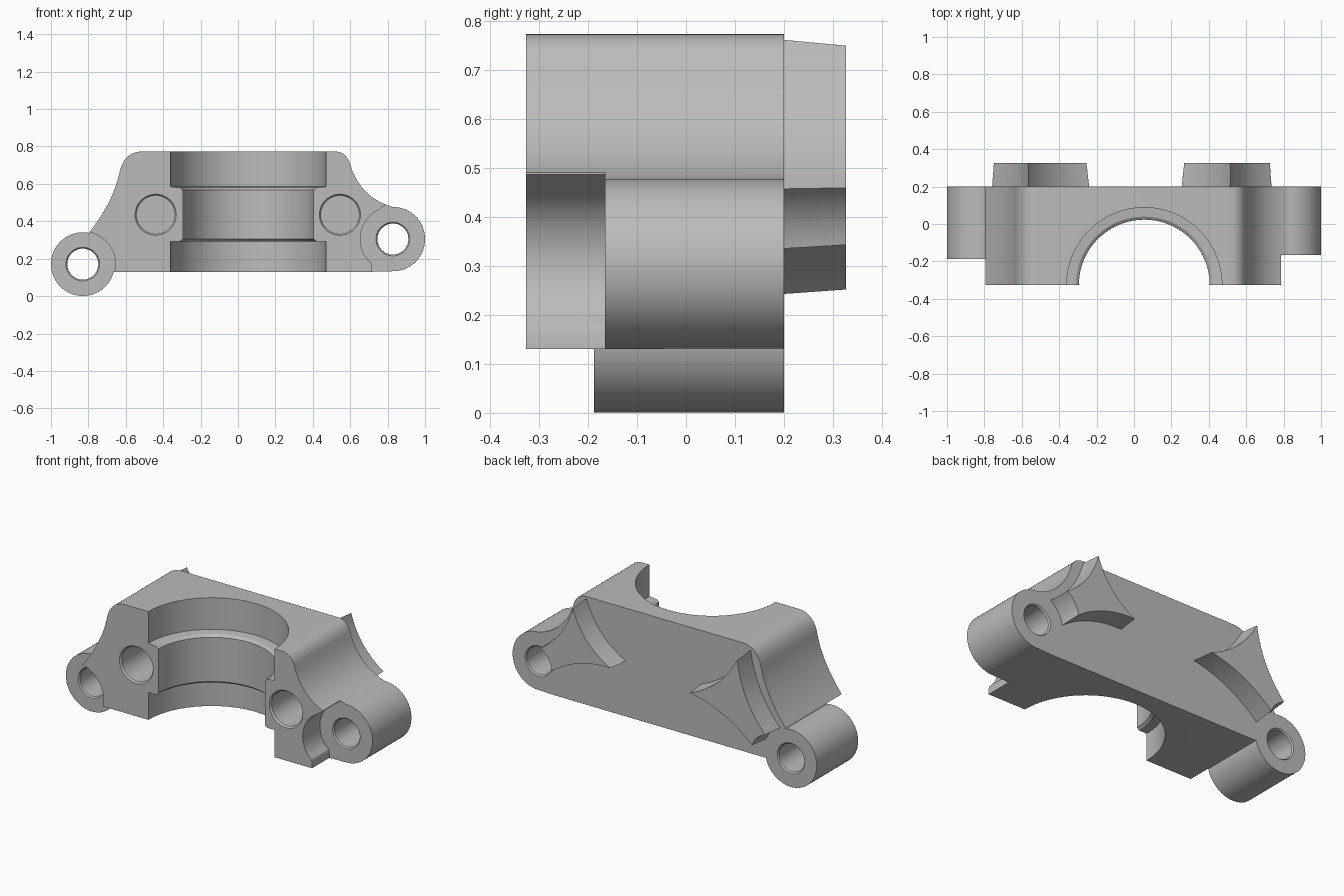
import bpy, bmesh
from math import sin, cos, radians, tau
from mathutils import Vector

cube = bpy.data.objects.get("Cube")
if cube:
    bpy.data.objects.remove(cube, do_unlink=True)

FRONT, BACK, PAD = -0.327, 0.2, 0.327
LEFT_EYE, RIGHT_EYE = (-0.83, 0.171), (0.828, 0.305)

metal = bpy.data.materials.new("grey metal")
metal.use_nodes = True
metal.diffuse_color = (0.5, 0.5, 0.5, 1)
metal.node_tree.nodes["Principled BSDF"].inputs["Base Color"].default_value = (0.5, 0.5, 0.5, 1)


def make(name, bm):
    bmesh.ops.recalc_face_normals(bm, faces=bm.faces)
    mesh = bpy.data.meshes.new(name)
    bm.to_mesh(mesh)
    bm.free()
    mesh.materials.append(metal)
    obj = bpy.data.objects.new(name, mesh)
    bpy.context.collection.objects.link(obj)
    return obj


def loft(name, rings):
    """Close a stack of equal rings into a capped solid."""
    bm = bmesh.new()
    rows = [[bm.verts.new(p) for p in ring] for ring in rings]
    n = len(rows[0])
    for a, b in zip(rows, rows[1:]):
        for i in range(n):
            bm.faces.new((a[i], a[(i + 1) % n], b[(i + 1) % n], b[i]))
    bm.faces.new(rows[0])
    bm.faces.new(rows[-1])
    return make(name, bm)


def prism(name, outline, y0, y1, s0=1.0, s1=1.0):
    """Extrude an x-z outline along y, with optional draft."""
    mid = sum((Vector(p) for p in outline), Vector((0, 0))) / len(outline)
    rings = []
    for y, s in ((y0, s0), (y1, s1)):
        pts = [mid + (Vector(p) - mid) * s for p in outline]
        rings.append([(p.x, y, p.y) for p in pts])
    return loft(name, rings)


def lathe(name, profile, centre, axis, n=96):
    """Turn (radius, distance) pairs about a y or z axis."""
    rings = []
    for r, t in profile:
        ring = []
        for i in range(n):
            u = centre[0] + r * cos(tau * i / n)
            v = centre[1] + r * sin(tau * i / n)
            ring.append((u, t, v) if axis == "y" else (u, v, t))
        rings.append(ring)
    return loft(name, rings)


def bend(a, c, b, n=14):
    a, b, c = Vector(a), Vector(b), Vector(c)
    return [a * (1 - t) ** 2 + c * 2 * t * (1 - t) + b * t * t
            for t in (i / n for i in range(n + 1))]


def combine(target, tool, operation):
    tool.hide_render = True
    mod = target.modifiers.new(operation.lower(), "BOOLEAN")
    mod.operation = operation
    mod.solver = "EXACT"
    mod.object = tool
    bpy.context.view_layer.objects.active = target
    bpy.ops.object.modifier_apply(modifier=mod.name)
    bpy.data.objects.remove(tool, do_unlink=True)


# Main block with concave shoulders and rounded top corners
outline = [(-0.66, 0.13), LEFT_EYE]
outline += bend((-0.794, 0.342), (-0.666, 0.506), (-0.634, 0.658))
outline += bend((-0.634, 0.658), (-0.61, 0.773), (-0.51, 0.773))[1:]
outline += bend((0.516, 0.773), (0.572, 0.773), (0.596, 0.716))
outline += bend((0.596, 0.716), (0.65, 0.525), (0.83, 0.476))[1:]
outline += [RIGHT_EYE, (0.828, 0.133), (0.715, 0.13)]
bracket = prism("bracket_body", outline, FRONT, BACK)

# Clearance in front of each eye
combine(bracket, lathe("left_clearance", [(0.174, -0.6), (0.174, -0.188)],
                       LEFT_EYE, "y"), "DIFFERENCE")
relief = [(0.79, 0.6), (0.787, 0.487), (0.765, 0.473)]
relief += [(RIGHT_EYE[0] + 0.174 * cos(radians(a)), RIGHT_EYE[1] + 0.174 * sin(radians(a)))
           for a in range(115, 222, 6)]
relief += [(0.711, 0.18), (0.716, 0.165), (0.716, 0.05), (1.1, 0.05), (1.1, 0.6)]
combine(bracket, prism("right_clearance", relief, -0.6, -0.165), "DIFFERENCE")

# Mounting eyes
for name, eye, r, y in (("left_eye", LEFT_EYE, 0.17, -0.188),
                        ("right_eye", RIGHT_EYE, 0.172, -0.165)):
    combine(bracket, lathe(name, [(r, y), (r, BACK)], eye, "y"), "UNION")


# Drafted pads on the back, with hollow sides
def pad(name, corners, sags):
    mid = sum((Vector(c) for c in corners), Vector((0, 0))) / len(corners)
    pts = []
    for i, sag in enumerate(sags):
        a, b = Vector(corners[i]), Vector(corners[(i + 1) % len(corners)])
        half = (a + b) / 2
        side = Vector((a.y - b.y, b.x - a.x)).normalized()
        if side.dot(mid - half) < 0:
            side = -side
        pts += bend(a, half + side * 2 * sag, b)[:-1]
    combine(bracket, prism(name, pts, BACK - 0.01, PAD, 1.02, 0.97), "UNION")


SAGS = (0.04, 0.035, 0.014, 0.035)
pad("left_pad", [(-0.245, 0.455), (-0.565, 0.74), (-0.755, 0.335), (-0.665, 0.246)], SAGS)
pad("right_pad", [(0.26, 0.46), (0.515, 0.757), (0.732, 0.458), (0.655, 0.338)], SAGS)

# Stepped half bore
bore = [(0.415, 0), (0.415, 0.292), (0.366, 0.292), (0.35, 0.305),
        (0.35, 0.568), (0.366, 0.58), (0.415, 0.585), (0.415, 1)]
combine(bracket, lathe("bore", bore, (0.055, FRONT), "z", 128), "DIFFERENCE")

# Blind bolt holes with chamfered rims
for x in (-0.44, 0.545):
    hole = [(0.11, -0.5), (0.11, FRONT), (0.102, FRONT + 0.01), (0.102, 0.08)]
    combine(bracket, lathe("bolt_hole", hole, (x, 0.435), "y", 64), "DIFFERENCE")

# Through holes in the eyes
for eye, y in ((LEFT_EYE, -0.188), (RIGHT_EYE, -0.165)):
    hole = [(0.09, -0.5), (0.09, y), (0.083, y + 0.008),
            (0.083, BACK - 0.008), (0.09, BACK), (0.09, 0.5)]
    combine(bracket, lathe("eye_hole", hole, eye, "y", 64), "DIFFERENCE")

# Smooth the curved walls, keep the machined edges crisp
bpy.ops.object.select_all(action="DESELECT")
bracket.select_set(True)
bpy.context.view_layer.objects.active = bracket
bpy.ops.object.shade_smooth_by_angle(angle=radians(25))
